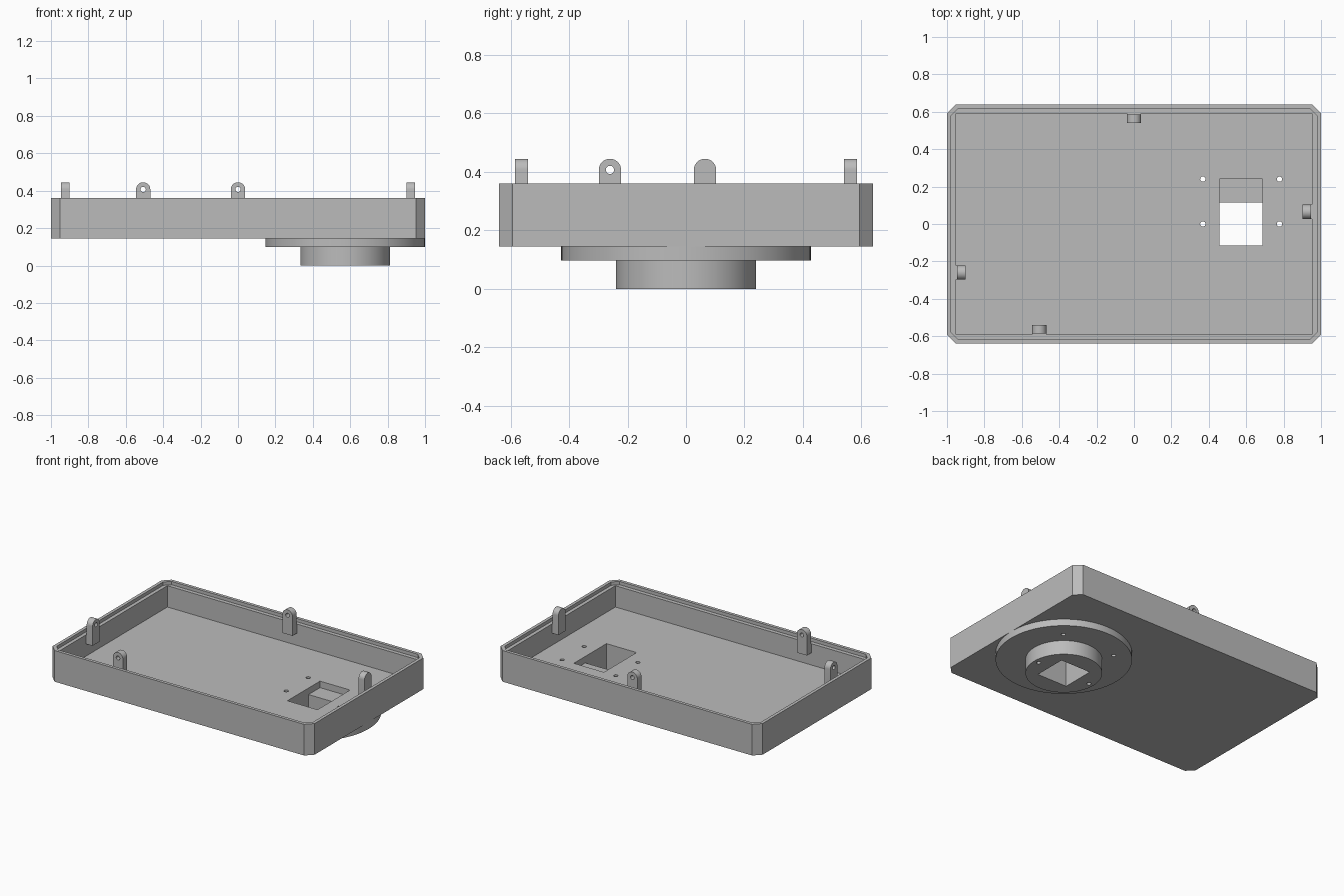
import bpy, bmesh, math
from mathutils import Matrix, Vector

if "Cube" in bpy.data.objects:
    bpy.data.objects.remove(bpy.data.objects["Cube"], do_unlink=True)

grey = bpy.data.materials.new("plain grey")
grey.use_nodes = True
grey.diffuse_color = (0.5, 0.5, 0.5, 1)
grey.node_tree.nodes["Principled BSDF"].inputs["Base Color"].default_value = (0.5, 0.5, 0.5, 1)


def prism(name, points, low, high, matrix=Matrix()):
    """Extrude a 2D outline from low to high, then place it."""
    bm = bmesh.new()
    base = bm.faces.new([bm.verts.new((x, y, low)) for x, y in points])
    top = bmesh.ops.extrude_face_region(bm, geom=[base])["geom"]
    moved = [v for v in top if isinstance(v, bmesh.types.BMVert)]
    bmesh.ops.translate(bm, verts=moved, vec=(0, 0, high - low))
    bm.transform(matrix)
    bmesh.ops.recalc_face_normals(bm, faces=bm.faces)
    mesh = bpy.data.meshes.new(name)
    bm.to_mesh(mesh)
    bm.free()
    mesh.materials.append(grey)
    obj = bpy.data.objects.new(name, mesh)
    bpy.context.collection.objects.link(obj)
    return obj


def circle(cx, cy, r, n=72, start=0.0, sweep=math.tau):
    steps = n if sweep == math.tau else n - 1
    return [(cx + r * math.cos(start + sweep * i / steps),
             cy + r * math.sin(start + sweep * i / steps)) for i in range(n)]


def rectangle(x0, x1, y0, y1):
    return [(x0, y0), (x1, y0), (x1, y1), (x0, y1)]


def chamfered(hx, hy, c):
    return [(hx - c, -hy), (hx, c - hy), (hx, hy - c), (hx - c, hy),
            (c - hx, hy), (-hx, hy - c), (-hx, c - hy), (c - hx, -hy)]


def activate(obj):
    bpy.ops.object.select_all(action='DESELECT')
    obj.select_set(True)
    bpy.context.view_layer.objects.active = obj


def combine(obj, others, operation='DIFFERENCE'):
    """Apply booleans and remove the helper solids."""
    activate(obj)
    for other in others:
        mod = obj.modifiers.new("boolean", 'BOOLEAN')
        mod.operation = operation
        mod.solver = 'EXACT'
        mod.object = other
        bpy.ops.object.modifier_apply(modifier=mod.name)
        bpy.data.objects.remove(other, do_unlink=True)


def smooth(obj):
    activate(obj)
    bpy.ops.object.shade_smooth_by_angle(angle=math.radians(30))


BOTTOM, FLOOR, LEDGE, RIM = 0.145, 0.19, 0.337, 0.36
DISC = 0.098
CX, HALF = 0.573, 0.115


def screw_holes():
    return [prism("hole_cutter", circle(CX + dx, y, 0.014, 24), -0.1, 0.3)
            for dx in (-0.205, 0.205) for y in (0, 0.24)]


# Tray with stepped rim, pocket and screw holes
tray = prism("tray", chamfered(1, 0.64, 0.047), BOTTOM, RIM)
combine(tray, [
    prism("rim_cutter", chamfered(0.978, 0.618, 0.038), LEDGE, 0.5),
    prism("cavity_cutter", rectangle(-0.953, 0.953, -0.591, 0.591), FLOOR, 0.5),
    prism("pocket_cutter", rectangle(CX - HALF, CX + HALF, -HALF, 0.24), 0, 0.3),
] + screw_holes())
smooth(tray)

# Round flange and hub under the tray, with a square opening
flange = prism("flange", circle(CX, 0, 0.427, 96), DISC, BOTTOM)
hub = prism("hub", circle(CX, 0, 0.24), 0, DISC)
for part in (flange, hub):
    combine(part, [prism("opening_cutter", rectangle(CX - HALF, CX + HALF, -HALF, HALF), -0.1, 0.3)]
            + screw_holes())
    smooth(part)


# Mounting lugs standing inside the four walls
def lug(name, outward, along, wall):
    out = Vector(outward)
    tangent = Vector((0, 0, 1)).cross(out)
    place = Matrix((tangent, (0, 0, 1), out)).transposed().to_4x4()
    place.translation = Vector((abs(tangent.x), abs(tangent.y), 0)) * along
    r, eye, foot = 0.038, 0.407, 0.275
    outline = [(-r, foot), (r, foot)] + circle(0, eye, r, 25, 0, math.pi)
    obj = prism(name, outline, wall - 0.051, wall - 0.006, place)
    combine(obj, [prism("foot", rectangle(-r, r, foot, LEDGE - 0.002), wall - 0.03, wall + 0.004, place)],
            'UNION')
    combine(obj, [prism("eye_cutter", circle(0, eye, 0.014, 24), wall - 0.1, wall + 0.1, place)])
    smooth(obj)


lug("front_lug", (0, -1, 0), -0.507, 0.591)
lug("back_lug", (0, 1, 0), 0, 0.591)
lug("left_lug", (1, 0, 0), 0.065, 0.953)
lug("right_lug", (-1, 0, 0), -0.26, 0.953)
